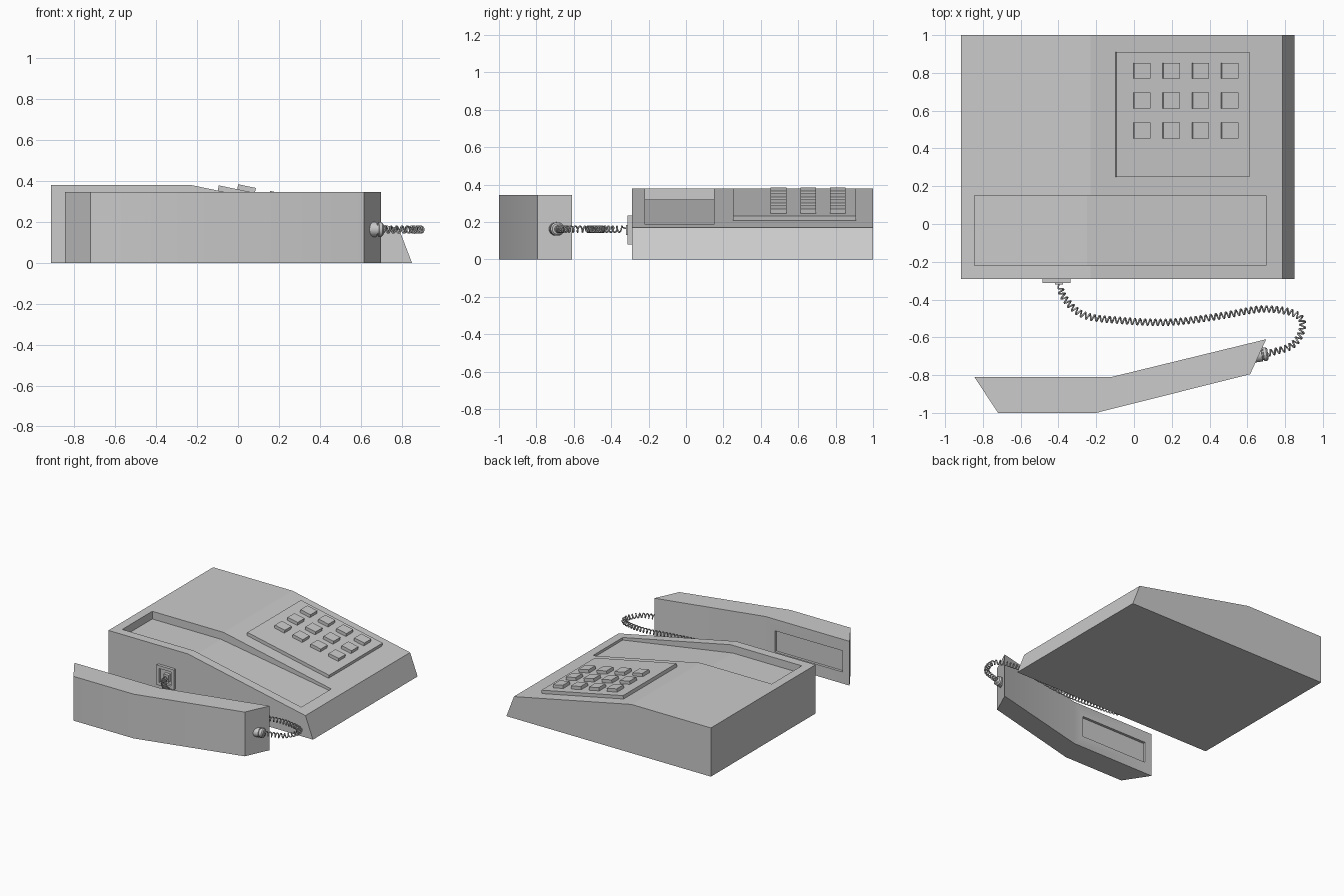
import bpy, bmesh, math
from mathutils import Vector

if "Cube" in bpy.data.objects:
    bpy.data.objects.remove(bpy.data.objects["Cube"])


def prism(name, pts, axis, lo, hi):
    """Extrude a 2D outline along an axis: 'y' takes (x, z), 'z' takes (x, y)."""
    bm = bmesh.new()
    place = (lambda p, d: (p[0], d, p[1])) if axis == 'y' else (lambda p, d: (p[0], p[1], d))
    face = bm.faces.new([bm.verts.new(place(p, lo)) for p in pts])
    ext = bmesh.ops.extrude_face_region(bm, geom=[face])
    move = Vector(place((0, 0), hi - lo))
    bmesh.ops.translate(bm, vec=move, verts=[v for v in ext['geom'] if isinstance(v, bmesh.types.BMVert)])
    bmesh.ops.recalc_face_normals(bm, faces=bm.faces)
    me = bpy.data.meshes.new(name)
    bm.to_mesh(me)
    bm.free()
    ob = bpy.data.objects.new(name, me)
    bpy.context.collection.objects.link(ob)
    return ob


def rect(x0, x1, y0, y1):
    return [(x0, y0), (x1, y0), (x1, y1), (x0, y1)]


def activate(ob):
    bpy.ops.object.select_all(action='DESELECT')
    ob.select_set(True)
    bpy.context.view_layer.objects.active = ob


def cut(ob, cutter):
    mod = ob.modifiers.new("cut", 'BOOLEAN')
    mod.operation, mod.solver, mod.object = 'DIFFERENCE', 'EXACT', cutter
    activate(ob)
    bpy.ops.object.modifier_apply(modifier=mod.name)
    bpy.data.objects.remove(cutter)


# Sloping top surface of the body
SLOPE = (0.17 - 0.38) / (0.785 + 0.23)


def top(x):
    return 0.38 + SLOPE * (x + 0.23)


def slab(name, x0, x1, y0, y1, base, height):
    """Block lying on the slope, square to it."""
    k = -SLOPE * height
    pts = [(x0, top(x0) + base), (x1, top(x1) + base),
           (x1 + k, top(x1) + base + height), (x0 + k, top(x0) + base + height)]
    return prism(name, pts, 'y', y0, y1)


# Body with cradle recess
body = prism("body", [(-0.915, 0), (0.85, 0), (0.785, 0.17), (-0.23, 0.38), (-0.915, 0.38)],
             'y', -0.29, 1.0)
cradle = prism("cradle_cutter", [(-0.845, 0.32), (-0.25, 0.32), (0.70, top(0.70) - 0.02),
                                 (0.70, 0.6), (-0.845, 0.6)], 'y', -0.22, 0.15)
cut(body, cradle)

# Keypad panel and its 4 x 3 keys
slab("keypad_panel", -0.10, 0.605, 0.25, 0.91, -0.005, 0.03)
for i in range(4):
    for j in range(3):
        x, y = 0.038 + 0.155 * i, 0.495 + 0.158 * j
        slab(f"key_{i}_{j}", x - 0.043, x + 0.043, y - 0.042, y + 0.042, 0.02, 0.03)

# Handset with one inset pad on the inner face
handset = prism("handset", [(-0.845, -0.81), (-0.72, -1.0), (-0.20, -1.0),
                            (0.615, -0.795), (0.70, -0.61), (-0.12, -0.81)], 'z', 0, 0.345)
cut(handset, prism("pad_cutter", rect(-0.785, -0.20, 0.09, 0.255), 'y', -0.83, -0.7))
activate(handset)
bpy.ops.object.shade_smooth_by_angle(angle=math.radians(30))

# Socket frame and plug on the body front
socket = prism("cord_socket", rect(-0.485, -0.335, 0.08, 0.235), 'y', -0.312, -0.285)
cut(socket, prism("socket_cutter", rect(-0.462, -0.358, 0.103, 0.212), 'y', -0.4, -0.293))
prism("cord_plug", rect(-0.418, -0.375, 0.13, 0.185), 'y', -0.32, -0.288)

# Ribbed strain relief on the handset end
prof = [(0, 0), (0.036, 0), (0.036, 0.055), (0.030, 0.057), (0.030, 0.063), (0.036, 0.065),
        (0.036, 0.08), (0.028, 0.088), (0, 0.088)]
bm = bmesh.new()
vs = [bm.verts.new((r, 0, h)) for r, h in prof]
es = [bm.edges.new(p) for p in zip(vs, vs[1:])]
bmesh.ops.spin(bm, geom=vs + es, cent=(0, 0, 0), axis=(0, 0, 1), angle=2 * math.pi, steps=24)
bmesh.ops.remove_doubles(bm, verts=bm.verts, dist=1e-4)
bmesh.ops.recalc_face_normals(bm, faces=bm.faces)
me = bpy.data.meshes.new("strain_relief")
bm.to_mesh(me)
bm.free()
relief = bpy.data.objects.new("strain_relief", me)
bpy.context.collection.objects.link(relief)
relief.location = (0.622, -0.70, 0.163)
relief.rotation_euler = Vector((1, 0.15, 0)).to_track_quat('Z', 'Y').to_euler()
activate(relief)
bpy.ops.object.shade_smooth_by_angle(angle=math.radians(30))

# Coiled cord: smooth path, then a helix around it
path = [Vector((x, y, 0.162)) for x, y in [
    (-0.397, -0.31), (-0.37, -0.39), (-0.27, -0.48), (-0.10, -0.508), (0.18, -0.52),
    (0.45, -0.488), (0.68, -0.45), (0.85, -0.475), (0.893, -0.54), (0.84, -0.64), (0.70, -0.688)]]
ctrl = [2 * path[0] - path[1]] + path + [2 * path[-1] - path[-2]]
dense = []
for a, b, c, d in zip(ctrl, ctrl[1:], ctrl[2:], ctrl[3:]):
    for s in range(100):
        t = s / 100
        dense.append(0.5 * (2 * b + (c - a) * t + (2 * a - 5 * b + 4 * c - d) * t ** 2
                            + (3 * b - a - 3 * c + d) * t ** 3))
PITCH, STEP, RADIUS = 0.027, 0.027 / 12, 0.016
coil, dist, nxt = [dense[0]], 0.0, 0.03
for p, q in zip(dense, dense[1:]):
    seg = (q - p).length
    while nxt <= dist + seg:
        c = p.lerp(q, (nxt - dist) / seg)
        side = (q - p).normalized().cross(Vector((0, 0, 1)))
        ang = 2 * math.pi * nxt / PITCH
        coil.append(c + RADIUS * (side * math.cos(ang) + Vector((0, 0, math.sin(ang)))))
        nxt += STEP
    dist += seg
coil.append(path[-1])
cu = bpy.data.curves.new("coiled_cord", 'CURVE')
cu.dimensions = '3D'
cu.bevel_depth, cu.bevel_resolution, cu.use_fill_caps = 0.0045, 1, True
sp = cu.splines.new('POLY')
sp.points.add(len(coil) - 1)
for pt, v in zip(sp.points, coil):
    pt.co = (*v, 1)
cord = bpy.data.objects.new("coiled_cord", cu)
bpy.context.collection.objects.link(cord)
activate(cord)
bpy.ops.object.convert(target='MESH')
bpy.ops.object.shade_smooth()
